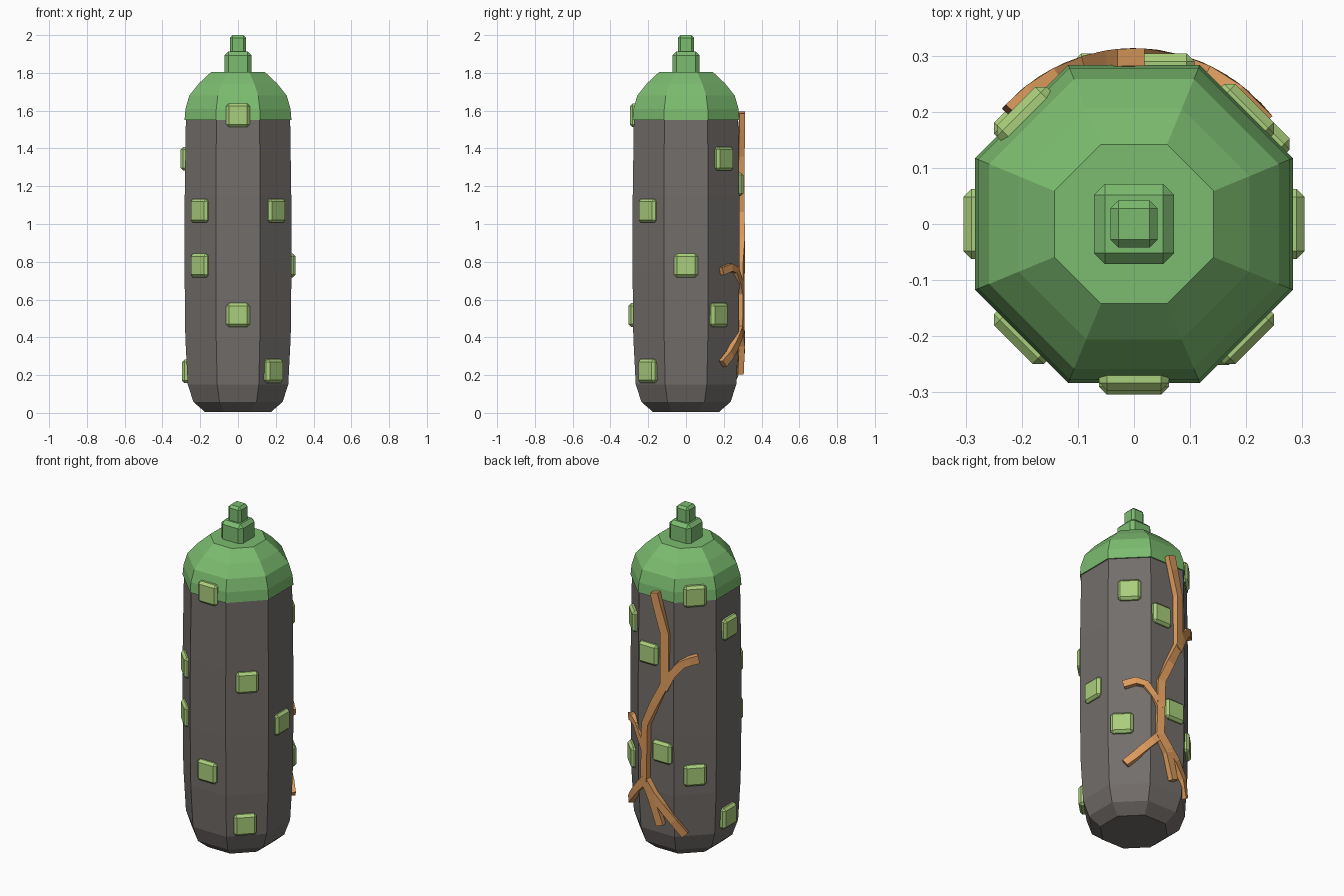
import bpy, bmesh
from math import cos, sin, radians, pi
from mathutils import Vector, Matrix

if "Cube" in bpy.data.objects:
    bpy.data.objects.remove(bpy.data.objects["Cube"])


def material(name, rgb):
    m = bpy.data.materials.new(name)
    m.diffuse_color = (*rgb, 1)
    m.use_nodes = True
    m.node_tree.nodes["Principled BSDF"].inputs["Base Color"].default_value = m.diffuse_color
    return m


STONE = material("dark_stone", (0.17, 0.155, 0.145))
GREEN = material("cap_green", (0.20, 0.50, 0.16))
LIME = material("stud_green", (0.40, 0.62, 0.20))
WOOD = material("root_brown", (0.72, 0.33, 0.11))


def finish(bm, name, mat):
    bmesh.ops.recalc_face_normals(bm, faces=bm.faces)
    me = bpy.data.meshes.new(name)
    bm.to_mesh(me)
    bm.free()
    me.materials.append(mat)
    ob = bpy.data.objects.new(name, me)
    bpy.context.collection.objects.link(ob)
    return ob


def bridge(bm, rings):
    n = len(rings[0])
    for a, b in zip(rings, rings[1:]):
        for i in range(n):
            j = (i + 1) % n
            bm.faces.new((a[i], a[j], b[j], b[i]))
    bm.faces.new(rings[0][::-1])
    bm.faces.new(rings[-1])


def octagon_lathe(name, profile, mat):
    """Eight-sided solid; profile is (distance to flat, height)."""
    bm = bmesh.new()
    rings = []
    for apothem, z in profile:
        r = apothem / cos(pi / 8)
        rings.append([bm.verts.new((r * cos(pi / 8 + k * pi / 4),
                                    r * sin(pi / 8 + k * pi / 4), z)) for k in range(8)])
    bridge(bm, rings)
    return finish(bm, name, mat)


def bevelled_box(name, size, bevel, matrix, mat):
    bm = bmesh.new()
    bmesh.ops.create_cube(bm, size=1)
    bmesh.ops.scale(bm, vec=size, verts=bm.verts)
    bmesh.ops.bevel(bm, geom=bm.edges[:], offset=bevel, segments=1,
                    profile=0.5, affect='EDGES')
    bmesh.ops.transform(bm, matrix=matrix, verts=bm.verts)
    return finish(bm, name, mat)


def root(name, points, w0, w1, centre=0.297, thick=0.031):
    """Flat strip hugging the body; points are (degrees from +y toward +x, z)."""
    bm = bmesh.new()
    pos, nor = [], []
    for deg, z in points:
        n = Vector((sin(radians(deg)), cos(radians(deg)), 0))
        r = centre - max(0, 0.26 - z) * 0.15
        pos.append(n * r + Vector((0, 0, z)))
        nor.append(n)
    rings = []
    last = len(pos) - 1
    for i, (p, n) in enumerate(zip(pos, nor)):
        t = pos[min(i + 1, last)] - pos[max(i - 1, 0)]
        s = n.cross(t).normalized()
        w = (w0 + (w1 - w0) * i / last) / 2
        h = thick / 2
        rings.append([bm.verts.new(p + s * a * w + n * b * h)
                      for a, b in ((-1, -1), (1, -1), (1, 1), (-1, 1))])
    bridge(bm, rings)
    return finish(bm, name, WOOD)


# Body and domed cap
octagon_lathe("body", [(0.175, 0.005), (0.236, 0.058), (0.266, 0.15), (0.279, 0.40),
                       (0.283, 0.75), (0.282, 1.15), (0.276, 1.56)], STONE)
octagon_lathe("cap", [(0.283, 1.55), (0.278, 1.61), (0.258, 1.68),
                      (0.206, 1.745), (0.142, 1.805)], GREEN)

# Stepped knob on top
bevelled_box("knob_base", (0.143, 0.143, 0.14), 0.02, Matrix.Translation((0, 0, 1.843)), GREEN)
bevelled_box("knob_tip", (0.084, 0.084, 0.12), 0.014, Matrix.Translation((0, 0, 1.94)), GREEN)

# Studs: (face number counter-clockwise from front, sideways shift, height)
studs = [(0, 0, 1.575), (0, 0, 0.518),
         (1, 0, 1.07), (1, -0.01, 0.222),
         (2, 0, 0.78),
         (3, 0, 1.345), (3, -0.04, 0.518),
         (4, -0.045, 1.21), (4, 0.045, 0.645),
         (5, 0, 1.58), (5, 0, 0.518),
         (6, 0, 1.345), (6, 0, 0.22),
         (7, 0, 1.07), (7, 0, 0.78)]
for i, (face, shift, z) in enumerate(studs):
    out = 0.297 if z > 1.5 or z < 0.3 else 0.304
    m = Matrix.Rotation(face * pi / 4, 4, 'Z') @ Matrix.Translation((shift, -out + 0.022, z))
    bevelled_box(f"stud_{i + 1}", (0.125, 0.044, 0.125), 0.014, m, LIME)

# Climbing roots on the back
root("root_stem", [(-1, 1.59), (-5, 1.51), (-13, 1.36), (-13, 1.06), (0, 0.92),
                   (11, 0.79), (12.5, 0.45), (2, 0.36), (-7, 0.21)], 0.05, 0.045)
root("root_upper_branch", [(-12, 1.03), (-20, 1.12), (-30, 1.185), (-39, 1.205), (-48, 1.215)],
     0.045, 0.048)
root("root_side_branch", [(11.5, 0.62), (19, 0.69), (28, 0.755), (38, 0.77), (51, 0.75)],
     0.035, 0.042)
root("root_low_side_branch", [(11, 0.46), (20, 0.41), (29, 0.36), (38, 0.31), (49, 0.26)],
     0.045, 0.042)
root("root_low_branch", [(12, 0.46), (1, 0.385), (-9, 0.33), (-22, 0.25), (-34, 0.165)],
     0.045, 0.042)
